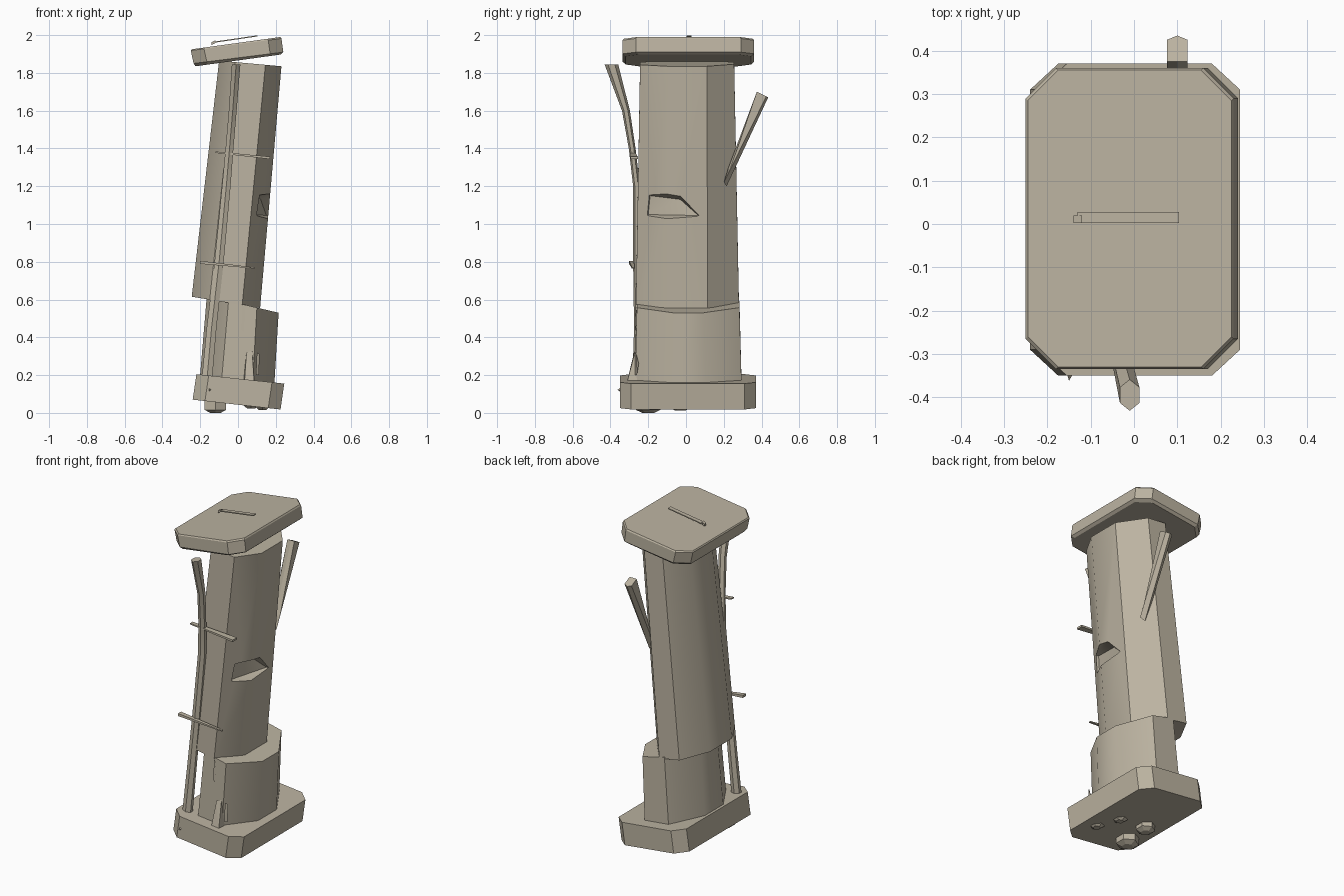
import bpy, bmesh, math
from mathutils import Vector

if "Cube" in bpy.data.objects:
    bpy.data.objects.remove(bpy.data.objects["Cube"])

stone = bpy.data.materials.new("weathered_tan")
stone.diffuse_color = (0.50, 0.45, 0.355, 1)
stone.use_nodes = True
stone.node_tree.nodes["Principled BSDF"].inputs["Base Color"].default_value = stone.diffuse_color


def finish(name, bm, smooth=None):
    bmesh.ops.recalc_face_normals(bm, faces=bm.faces)
    me = bpy.data.meshes.new(name)
    bm.to_mesh(me)
    bm.free()
    ob = bpy.data.objects.new(name, me)
    bpy.context.collection.objects.link(ob)
    me.materials.append(stone)
    if smooth:
        smooth_object(ob, smooth)
    return ob


def smooth_object(ob, angle):
    bpy.ops.object.select_all(action='DESELECT')
    ob.select_set(True)
    bpy.context.view_layer.objects.active = ob
    bpy.ops.object.shade_smooth_by_angle(angle=math.radians(angle))


def octagon(x0, x1, y0, y1, zl, zr, cx, cy, back_right=None):
    """Cut-corner rectangle on a plane running from zl at x0 to zr at x1."""
    bx = back_right or cx
    pts = [(x0 + cx, y0), (x1 - cx, y0), (x1, y0 + cy), (x1, y1 - cy),
           (x1 - bx, y1), (x0 + cx, y1), (x0, y1 - cy), (x0, y0 + cy)]
    return [(x, y, zl + (zr - zl) * (x - x0) / (x1 - x0)) for x, y in pts]


def loft(name, rings, smooth=None):
    bm = bmesh.new()
    loops = [[bm.verts.new(p) for p in r] for r in rings]
    n = len(loops[0])
    for a, b in zip(loops, loops[1:]):
        for i in range(n):
            j = (i + 1) % n
            bm.faces.new((a[i], a[j], b[j], b[i]))
    bm.faces.new(loops[0][::-1])
    bm.faces.new(loops[-1])
    return finish(name, bm, smooth)


def hull(name, pts):
    bm = bmesh.new()
    for p in pts:
        bm.verts.new(p)
    bmesh.ops.convex_hull(bm, input=bm.verts)
    return finish(name, bm)


def tube(name, path, sides=6, smooth=None):
    """Path points are (x, y, z, x radius, y radius) with level rings."""
    rings = []
    for x, y, z, rx, ry in path:
        rings.append([(x + rx * math.cos(math.tau * (i + .5) / sides),
                       y + ry * math.sin(math.tau * (i + .5) / sides), z)
                      for i in range(sides)])
    return loft(name, rings, smooth)


def bar(name, a, b, wy, wz, tip=1.0):
    """Thin bar from a to b, optionally tapering."""
    rings = []
    for p, s in ((a, 1), (b, tip)):
        rings.append([(p[0], p[1] + u * wy * s / 2, p[2] + v * wz * s / 2)
                      for u, v in ((-1, -1), (1, -1), (1, 1), (-1, 1))])
    return loft(name, rings)


# Tilted base and cap slabs
loft("base_slab", [octagon(-.24, .225, -.35, .37, .07, .018, .065, .06),
                   octagon(-.22, .245, -.35, .37, .205, .155, .065, .06)])
loft("cap_slab", [octagon(-.225, .225, -.32, .345, 1.835, 1.897, .07, .07),
                  octagon(-.235, .24, -.335, .36, 1.85, 1.91, .07, .07),
                  octagon(-.25, .23, -.335, .36, 1.918, 1.982, .07, .07),
                  octagon(-.245, .225, -.33, .355, 1.925, 1.99, .07, .07)])

# Broken column in two shifted pieces
loft("lower_column", [octagon(-.205, .19, -.27, .295, .15, .11, .115, .19),
                      octagon(-.165, .215, -.26, .283, .62, .53, .115, .19)], 36)
column = loft("upper_column",
              [octagon(-.245, .117, -.265, .28, .615, .555, .095, .165, .13),
               octagon(-.1, .23, -.243, .255, 1.865, 1.835, .085, .145, .12)])

# Wedge chip cut from the right side of the column
cutter = hull("chip_cutter", [
    (.085, -.2, 1.05), (.10, -.19, 1.15), (.12, -.03, 1.13), (.15, .065, 1.045),
    (.3, -.25, .99), (.3, -.25, 1.19), (.3, -.02, 1.19), (.3, .12, 1.045),
    (.3, -.1, .97)])
cut = column.modifiers.new("chip", 'BOOLEAN')
cut.operation, cut.object, cut.solver = 'DIFFERENCE', cutter, 'EXACT'
bpy.context.view_layer.objects.active = column
bpy.ops.object.modifier_apply(modifier="chip")
bpy.data.objects.remove(cutter)
smooth_object(column, 36)

# Bent stalk on the front, and the branch stub on the back
tube("front_stalk", [(-.165, -.262, .17, .032, .022), (-.14, -.255, .45, .03, .02),
                     (-.10, -.262, .80, .028, .018), (-.062, -.262, 1.2, .026, .018),
                     (-.045, -.285, 1.4, .024, .018), (-.028, -.318, 1.6, .024, .021),
                     (-.01, -.395, 1.845, .026, .036)], 6, 30)
loft("back_branch", [[(.10 + sx * .024, y + .015 * (1 - abs(sx)), z)
                      for sx, y, z in ring] for ring in (
    [(-1, .20, 1.22), (0, .20, 1.20), (1, .20, 1.22), (1, .23, 1.28), (0, .21, 1.30), (-1, .23, 1.28)],
    [(-1, .425, 1.675), (0, .42, 1.67), (1, .425, 1.675), (1, .375, 1.70), (0, .36, 1.70), (-1, .375, 1.70)])])

# Thin straps across the stalk
bar("upper_strap", (-.12, -.285, 1.38), (.17, -.275, 1.35), .025, .008, 1.6)
bar("lower_strap", (-.20, -.287, .797), (.09, -.28, .767), .03, .016, .4)

# Splinter leaning on the lower column, and cracks on its front
hull("splinter", [(.035, -.31, .175), (.085, -.31, .17), (.03, -.26, .18),
                  (.09, -.26, .17), (.045, -.275, .32), (.075, -.268, .33)])
hull("crack_long", [(.018, -.27, .44), (.03, -.27, .43), (.025, -.268, .57),
                    (.037, -.268, .55), (.025, -.255, .5)])
hull("crack_short", [(.095, -.27, .2), (.11, -.26, .2), (.115, -.262, .31),
                     (.10, -.27, .32), (.105, -.25, .26)])

# Slot plate hovering over the cap, with a small end block
bar("cap_slot", (-.13, .015, 1.962), (.104, .015, 1.996), .026, .006)
bar("slot_end", (-.14, .011, 1.955), (-.12, .011, 1.965), .018, .014)

# Small chip on the front of the base
hull("base_chip", [(-.155, -.345, .11), (-.155, -.345, .135), (-.14, -.345, .122),
                   (-.15, -.362, .122)])

# Flattened lumps under the base
for i, (x, y, r, d) in enumerate([(-.12, -.20, .065, 0), (-.11, -.03, .055, .012),
                                  (.07, -.04, .045, .022), (.13, -.17, .045, .016)]):
    tube(f"foot_lump_{i + 1}", [(x, y, d, r * .5, r * .5),
                                (x, y, d + .016, r, r),
                                (x, y, .075, r, r)], 6)
